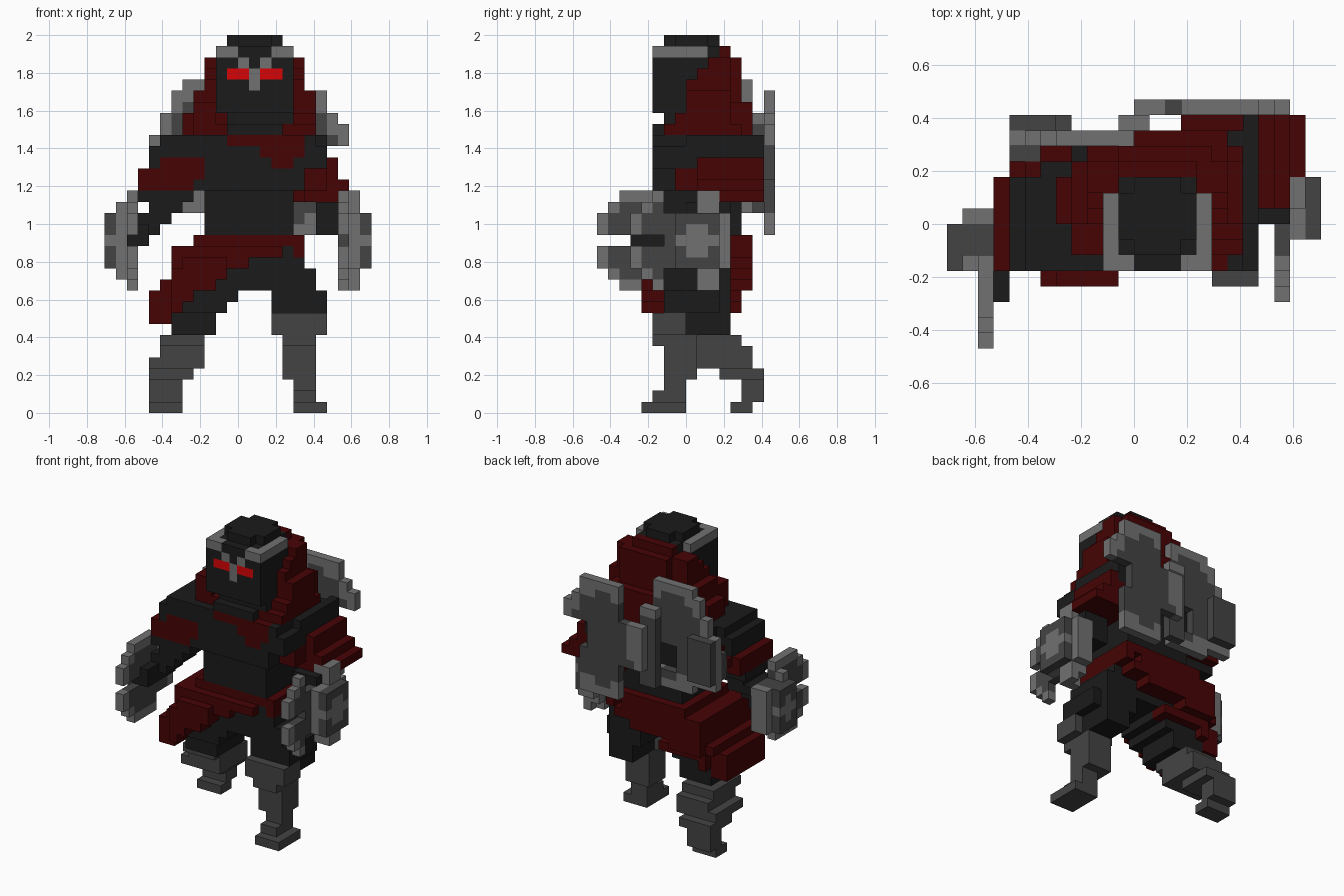
import bpy

cube = bpy.data.objects.get("Cube")
if cube:
    bpy.data.objects.remove(cube, do_unlink=True)

V = 2 / 34                      # edge of one block
CENTRE = (12, 8, 0)


def srgb(r, g, b):
    f = lambda c: c / 12.92 if c <= 0.04045 else ((c + 0.055) / 1.055) ** 2.4
    return tuple(f(c / 255) for c in (r, g, b)) + (1.0,)


COLOURS = {
    "black": srgb(27, 27, 27),
    "dark_grey": srgb(68, 68, 68),
    "light_grey": srgb(113, 113, 113),
    "dark_red": srgb(70, 3, 4),
    "bright_red": srgb(216, 4, 6),
}
NAMES = list(COLOURS)
MATS = []
for name, col in COLOURS.items():
    m = bpy.data.materials.new(name)
    m.use_nodes = True
    m.diffuse_color = col
    bsdf = next(n for n in m.node_tree.nodes if n.type == "BSDF_PRINCIPLED")
    bsdf.inputs["Base Color"].default_value = col
    bsdf.inputs["Roughness"].default_value = 0.8
    MATS.append(m)

cells = {}                      # block position -> (part, colour)


def fill(part, colour, *boxes):
    """Boxes are z0, z1, x0, x1, y0, y1 in blocks."""
    for z0, z1, x0, x1, y0, y1 in boxes:
        for x in range(x0, x1):
            for y in range(y0, y1):
                for z in range(z0, z1):
                    cells[x, y, z] = (part, colour)


def disc(part, axis, layer, ca, cz, ra, rz, keep, light):
    """Round plate one block thick; keep and light are rules per block."""
    for a in range(24):
        for z in range(34):
            d = ((a + .5 - ca) / ra) ** 2 + ((z + .5 - cz) / rz) ** 2
            if d <= 1.08 and keep(a, z):
                pos = (layer, a, z) if axis == "x" else (a, layer, z)
                cells[pos] = (part, "light_grey" if light(d, a, z) else "dark_grey")


# Torso and hips
fill("torso", "black",
     (15, 20, 9, 17, 6, 13), (20, 22, 8, 18, 5, 13),
     (22, 24, 8, 20, 5, 13), (24, 25, 8, 19, 5, 13))
fill("hips", "black", (11, 15, 9, 18, 6, 12))

# Waist cloth, sweeping down to the model's right
fill("waist_cloth", "dark_red",
     (15, 16, 8, 18, 6, 14), (14, 15, 6, 16, 5, 14), (14, 15, 17, 18, 6, 14),
     (13, 14, 6, 13, 5, 14), (13, 14, 7, 11, 4, 5), (13, 14, 13, 17, 12, 14),
     (12, 13, 6, 11, 4, 14), (12, 13, 11, 15, 12, 14), (11, 12, 6, 10, 4, 14),
     (11, 12, 5, 6, 5, 13), (10, 11, 4, 6, 5, 12), (10, 11, 6, 8, 4, 13),
     (9, 10, 4, 6, 5, 12), (9, 10, 6, 7, 4, 13), (8, 9, 4, 6, 5, 12),
     (10, 11, 8, 12, 11, 13))

# Legs: left one steps forward, right one trails behind
fill("left_thigh", "black", (9, 13, 15, 19, 6, 12), (7, 9, 16, 19, 8, 12),
     (9, 11, 15, 20, 6, 11))
fill("left_shin", "dark_grey",
     (7, 9, 15, 20, 5, 8), (6, 7, 16, 19, 5, 9), (3, 6, 16, 19, 6, 9),
     (1, 3, 17, 19, 6, 8), (1, 2, 17, 19, 5, 8), (0, 1, 17, 20, 4, 8))
fill("right_thigh", "black",
     (11, 12, 9, 13, 6, 12), (10, 11, 8, 12, 6, 11), (9, 10, 7, 11, 6, 12),
     (8, 9, 6, 10, 7, 12), (7, 8, 6, 10, 7, 12))
fill("right_shin", "dark_grey",
     (6, 7, 5, 9, 8, 13), (5, 6, 5, 9, 9, 14), (4, 5, 4, 9, 9, 14),
     (3, 4, 4, 8, 11, 15), (1, 3, 4, 7, 13, 15), (0, 1, 4, 7, 12, 14))

# Right arm, reaching forward
fill("right_shoulder", "black",
     (24, 25, 5, 9, 5, 11), (24, 25, 6, 9, 11, 12), (22, 24, 4, 9, 5, 11))
fill("right_sleeve", "dark_red",
     (22, 23, 5, 9, 5, 12), (20, 22, 3, 8, 5, 11), (21, 22, 4, 9, 5, 12))
fill("right_forearm", "black",
     (19, 20, 3, 8, 5, 10), (18, 19, 4, 7, 5, 9), (17, 18, 3, 6, 5, 9),
     (16, 17, 3, 5, 5, 8), (15, 17, 3, 4, 3, 8))

# Left arm, swung backward
fill("left_shoulder", "black", (23, 25, 18, 20, 8, 14), (22, 25, 19, 20, 9, 15))
fill("left_sleeve", "dark_red",
     (22, 23, 18, 19, 8, 15), (22, 23, 20, 21, 9, 15), (20, 22, 18, 20, 7, 15),
     (21, 22, 20, 21, 9, 15), (20, 21, 20, 22, 9, 15), (19, 20, 18, 23, 9, 15),
     (19, 23, 15, 18, 13, 15))
fill("left_forearm", "black", (16, 19, 19, 22, 8, 12))


# Clawed round gauntlets, notched above, below and between the finger tips
def gauntlet(part, blade, middle, outer, shift):
    keep = lambda y, z: not (6 <= y < 9 and abs(z - 15) > 2) and not (z == 15 and y < 3 + shift)
    light = lambda d, y, z: d > 0.62 and (abs(z - 15) > 2 or abs(y - 4 - shift) > 3)
    disc(part, "x", blade, 4.5 + shift, 15.5, 4.7, 4.7, keep, light)
    disc(part, "x", middle, 7 + shift * .8, 15.5, 2.3, 4.7, keep,
         lambda d, y, z: d > 0.3 or z == 15)
    y0 = 5 + shift * 2 // 3
    y1 = y0 + 3 + shift // 3
    fill(part, "dark_grey", (13, 18, outer, outer + 1, y0, y1))
    fill(part, "light_grey", (15, 16, outer, outer + 1, y0, y1),
         (14, 17, outer, outer + 1, y0 + 1, y1 - 1))


gauntlet("right_gauntlet", 2, 1, 0, 0)
gauntlet("left_gauntlet", 21, 22, 23, 3)
fill("right_hand", "black", (15, 16, 2, 3, 3, 6))

# Hood and scarf
fill("hood", "dark_red",
     (32, 33, 11, 16, 10, 12), (31, 32, 9, 18, 10, 12), (30, 31, 9, 18, 9, 12),
     (28, 30, 9, 18, 8, 12), (28, 32, 11, 17, 12, 13), (27, 29, 8, 19, 8, 12),
     (26, 28, 9, 18, 12, 13), (26, 27, 8, 19, 7, 12), (25, 27, 7, 8, 8, 11),
     (25, 26, 8, 19, 6, 12), (25, 26, 9, 19, 12, 13),
     (24, 28, 12, 18, 12, 14), (26, 28, 8, 10, 6, 9), (22, 25, 12, 18, 13, 14))
fill("scarf", "dark_red",
     (25, 26, 8, 11, 6, 8), (24, 25, 11, 18, 5, 8), (23, 24, 14, 18, 5, 6),
     (22, 23, 15, 17, 5, 6))

# Head, mask and headband
fill("head", "black",
     (25, 26, 11, 16, 5, 10), (26, 27, 11, 17, 6, 10), (27, 30, 10, 17, 5, 8),
     (30, 31, 10, 17, 5, 9), (31, 32, 10, 17, 5, 10), (32, 33, 11, 16, 5, 11),
     (33, 34, 11, 16, 7, 10), (33, 34, 12, 15, 6, 11))
fill("headband", "light_grey",
     (32, 33, 10, 11, 5, 10), (32, 33, 16, 17, 5, 10), (32, 33, 11, 12, 5, 6),
     (32, 33, 15, 16, 5, 6), (31, 32, 12, 13, 5, 6), (31, 32, 14, 15, 5, 6),
     (29, 31, 13, 14, 5, 6))
fill("eyes", "bright_red", (30, 31, 11, 13, 5, 6), (30, 31, 14, 16, 5, 6))

# Pair of notched crescent blades on the back with a hub between them
rim = lambda d, x, z: d > 0.66
disc("left_back_blade", "y", 15, 17, 22.5, 5, 6.6,
     lambda x, z: (x >= 15 or 20 <= z < 25) and (x < 20 or 24 <= z < 27)
     and not (x == 19 and 20 < z < 24), rim)
disc("right_back_blade", "y", 13, 9.5, 24, 4.6, 6.1,
     lambda x, z: x < 12 and (x < 9 or z >= 23 or z < 20), rim)
fill("right_back_blade", "light_grey", (19, 25, 4, 5, 13, 14), (19, 20, 5, 9, 13, 14))
fill("right_back_blade", "dark_grey", (20, 25, 4, 7, 14, 15), (20, 23, 4, 6, 12, 13))
fill("back_hub", "dark_grey", (18, 27, 11, 13, 14, 15))
fill("back_hub", "light_grey", (26, 27, 11, 13, 14, 15), (21, 25, 12, 14, 15, 16))

# Outer faces of every block: direction and its four corners
SIDES = {
    (1, 0, 0): ((1, 0, 0), (1, 1, 0), (1, 1, 1), (1, 0, 1)),
    (-1, 0, 0): ((0, 0, 0), (0, 0, 1), (0, 1, 1), (0, 1, 0)),
    (0, 1, 0): ((0, 1, 0), (0, 1, 1), (1, 1, 1), (1, 1, 0)),
    (0, -1, 0): ((0, 0, 0), (1, 0, 0), (1, 0, 1), (0, 0, 1)),
    (0, 0, 1): ((0, 0, 1), (1, 0, 1), (1, 1, 1), (0, 1, 1)),
    (0, 0, -1): ((0, 0, 0), (0, 1, 0), (1, 1, 0), (1, 0, 0)),
}


def add(a, b):
    return tuple(i + j for i, j in zip(a, b))


for part in dict.fromkeys(p for p, _ in cells.values()):
    index, faces, colours = {}, [], []
    for pos, (owner, colour) in cells.items():
        if owner != part:
            continue
        for way, corners in SIDES.items():
            if add(pos, way) not in cells:
                faces.append([index.setdefault(add(pos, c), len(index)) for c in corners])
                colours.append(colour)
    verts = [tuple((c - o) * V for c, o in zip(p, CENTRE)) for p in index]
    mesh = bpy.data.meshes.new(part)
    mesh.from_pydata(verts, [], faces)
    used = [n for n in NAMES if n in colours]
    for n in used:
        mesh.materials.append(MATS[NAMES.index(n)])
    for poly, colour in zip(mesh.polygons, colours):
        poly.material_index = used.index(colour)
    mesh.update()
    bpy.context.collection.objects.link(bpy.data.objects.new(part, mesh))
